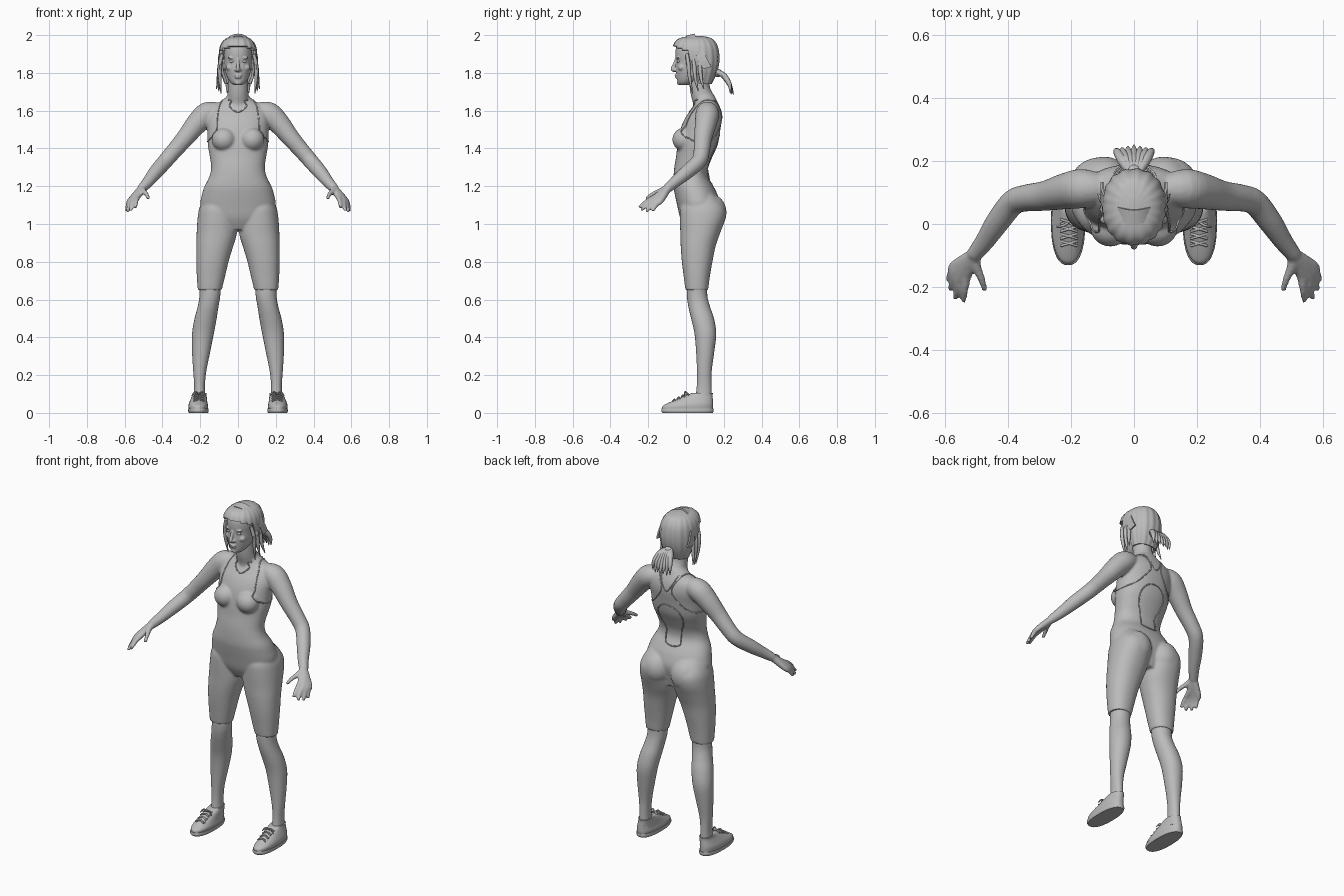
import bpy, bmesh, math
from mathutils import Vector, Matrix
from mathutils.bvhtree import BVHTree

cube = bpy.data.objects.get("Cube")
if cube:
    bpy.data.objects.remove(cube)

grey = bpy.data.materials.new("plain grey")
grey.use_nodes = True
grey.diffuse_color = (0.5, 0.5, 0.5, 1)
grey.node_tree.nodes["Principled BSDF"].inputs["Base Color"].default_value = grey.diffuse_color


def refine(rows, steps=4, closed=False):
    """Catmull-Rom interpolation of rows of numbers."""
    n, out = len(rows), []
    pick = lambda i: rows[i % n] if closed else rows[max(0, min(n - 1, i))]
    for i in range(n if closed else n - 1):
        quad = [pick(i + k) for k in (-1, 0, 1, 2)]
        for j in range(steps):
            t = j / steps
            out.append(tuple(b + t / 2 * (c - a + t * (2*a - 5*b + 4*c - d + t * (3*b - a - 3*c + d)))
                             for a, b, c, d in zip(*quad)))
    out.append(tuple(rows[0] if closed else rows[-1]))
    return out


def loft(bm, rings):
    """Skin a list of point rings and cap both ends."""
    loops = [[bm.verts.new(p) for p in ring] for ring in rings]
    n, faces = len(loops[0]), []
    for a, b in zip(loops, loops[1:]):
        faces += [bm.faces.new((a[i], a[(i + 1) % n], b[(i + 1) % n], b[i])) for i in range(n)]
    faces += [bm.faces.new(loops[0]), bm.faces.new(loops[-1])]
    bmesh.ops.recalc_face_normals(bm, faces=faces)


def stack(bm, rows, side=1, power=2.2, segs=40):
    """Horizontal rounded sections: z, x from, x to, y from, y to."""
    rings = []
    for z, xa, xb, ya, yb in refine(rows):
        ring = []
        for k in range(segs):
            c, s = math.cos(math.tau * k / segs), math.sin(math.tau * k / segs)
            c, s = (math.copysign(abs(v) ** (2 / power), v) for v in (c, s))
            ring.append((side * ((xa + xb) / 2 + c * (xb - xa) / 2), (ya + yb) / 2 + s * (yb - ya) / 2, z))
        rings.append(ring)
    loft(bm, rings)


def sym(rows):
    return [(z, -w, w, ya, yb) for z, w, ya, yb in rows]


def tube(bm, rows, side=1, segs=14, smooth=True):
    """Round tube through rows of x, y, z, radius."""
    rows = refine(rows) if smooth else rows
    pts = [Vector((side * r[0], r[1], r[2])) for r in rows]
    rings, u = [], None
    for i, p in enumerate(pts):
        d = (pts[min(i + 1, len(pts) - 1)] - pts[max(i - 1, 0)]).normalized()
        u = d.orthogonal() if u is None else u - d * u.dot(d)
        u.normalize()
        v = d.cross(u)
        rings.append([p + rows[i][3] * (u * math.cos(a) + v * math.sin(a))
                      for a in (math.tau * k / segs for k in range(segs))])
    loft(bm, rings)


def ball(bm, at, size):
    bmesh.ops.create_uvsphere(bm, u_segments=24, v_segments=16, radius=1,
                              matrix=Matrix.Translation(at) @ Matrix.Diagonal((*size, 1)))


def finish(bm, name, voxel=0, thick=0, rounds=4):
    mesh = bpy.data.meshes.new(name)
    bm.to_mesh(mesh)
    bm.free()
    obj = bpy.data.objects.new(name, mesh)
    bpy.context.collection.objects.link(obj)
    bpy.context.view_layer.objects.active = obj
    if voxel:
        mod = obj.modifiers.new("merge", "REMESH")
        mod.mode, mod.voxel_size = "VOXEL", voxel
        bpy.ops.object.modifier_apply(modifier=mod.name)
        mod = obj.modifiers.new("soften", "SMOOTH")
        mod.factor, mod.iterations = 0.5, rounds
        bpy.ops.object.modifier_apply(modifier=mod.name)
    if thick:
        mod = obj.modifiers.new("thickness", "SOLIDIFY")
        mod.thickness, mod.offset = thick, -1
        bpy.ops.object.modifier_apply(modifier=mod.name)
    obj.data.materials.clear()
    obj.data.materials.append(grey)
    obj.data.shade_smooth()
    obj.data.set_sharp_from_angle(angle=math.radians(45))
    return obj


# Body: torso, neck, thighs, arms and hands merged into one skin
bm = bmesh.new()
stack(bm, sym([(.97, .1, .0, .15), (1.03, .18, -.03, .165), (1.1, .2, -.047, .18), (1.16, .19, -.06, .165),
               (1.2, .177, -.066, .145), (1.25, .152, -.066, .117), (1.3, .142, -.062, .118),
               (1.36, .15, -.052, .142), (1.42, .16, -.045, .168), (1.5, .162, -.03, .182),
               (1.56, .165, -.005, .19), (1.61, .15, .03, .182), (1.65, .09, .05, .165), (1.68, .055, .045, .15)]))
tube(bm, [(0, .1, 1.58, .06), (0, .095, 1.65, .06), (0, .075, 1.71, .054), (0, .065, 1.82, .052)], segs=28)
for s in (1, -1):
    stack(bm, [(.65, .086, .213, -.003, .117), (.72, .069, .218, -.012, .126), (.8, .05, .221, -.022, .14),
               (.88, .026, .221, -.028, .156), (.95, .006, .219, -.03, .18), (1.03, .004, .214, -.033, .208),
               (1.09, .006, .203, -.03, .205), (1.16, .02, .17, 0, .15)], s)
    ball(bm, (s * .095, .125, 1.06), (.09, .09, .1))
    ball(bm, (s * .075, -.012, 1.447), (.064, .06, .062))
    tube(bm, [(.09, .11, 1.595, .045), (.16, .113, 1.585, .062), (.215, .105, 1.535, .058), (.28, .09, 1.455, .048),
              (.34, .083, 1.385, .043), (.385, .068, 1.333, .041), (.435, .005, 1.275, .038),
              (.475, -.055, 1.225, .031), (.51, -.1, 1.187, .025)], s, 24)
    for knuckle, tip in (((.532, -.165, 1.142), (.543, -.247, 1.087)), ((.553, -.163, 1.134), (.568, -.238, 1.07)),
                         ((.566, -.15, 1.127), (.585, -.21, 1.064)), ((.572, -.133, 1.123), (.592, -.178, 1.067))):
        mid = [(a + b) / 2 for a, b in zip(knuckle, tip)]
        tube(bm, [(.51, -.098, 1.187, .021), (*knuckle, .016), (mid[0], mid[1], mid[2] + .008, .012), (*tip, .009)], s)
    tube(bm, [(.51, -.1, 1.187, .02), (.499, -.142, 1.172, .015), (.485, -.175, 1.158, .012), (.474, -.212, 1.135, .009)], s)
body = finish(bm, "body", voxel=.007)

# Suit trim: narrow piping laid on the body surface
tree = BVHTree.FromObject(body, bpy.context.evaluated_depsgraph_get())
bm = bmesh.new()


def piping(points, side=1, closed=True):
    path = []
    for p in refine(points, 8, closed):
        hit = tree.find_nearest(Vector((side * p[0], p[1], p[2])))[0]
        path.append((*hit, .0035))
    tube(bm, path, segs=8, smooth=False)


for s in (1, -1):
    piping([(.1, .07, 1.66), (.118, .0, 1.58), (.135, -.03, 1.5), (.165, .04, 1.44),
            (.14, .16, 1.45), (.08, .2, 1.5), (.035, .2, 1.57), (.07, .16, 1.65)], s)
piping([(.1 * math.sin(a), .2, 1.36 + .11 * math.cos(a)) for a in (math.tau * k / 12 for k in range(12))])
piping([(-.06, .05, 1.66), (-.045, .0, 1.64), (0, -.02, 1.62), (.045, .0, 1.64), (.06, .05, 1.66)], closed=False)
piping([(-.06, .15, 1.66), (0, .22, 1.56), (.06, .15, 1.66)], closed=False)
finish(bm, "suit_trim")

# Lower legs and shoes
for s, label in ((1, "left"), (-1, "right")):
    bm = bmesh.new()
    stack(bm, [(.7, .088, .205, .004, .112), (.62, .094, .204, .005, .113), (.56, .104, .214, .013, .128),
               (.5, .113, .23, .027, .148), (.42, .128, .243, .045, .16), (.32, .148, .243, .054, .149),
               (.22, .168, .237, .058, .136), (.14, .175, .232, .057, .135), (.05, .17, .236, .045, .138)], s, 2.1)
    finish(bm, label + "_lower_leg")
    bm = bmesh.new()
    stack(bm, [(.018, .16, .26, -.126, .142), (.035, .158, .262, -.124, .143), (.05, .161, .26, -.1, .143),
               (.07, .164, .252, -.055, .142), (.09, .166, .244, -.01, .141), (.105, .168, .24, .03, .142)], s, 2.3)
    finish(bm, label + "_shoe")
    bm = bmesh.new()
    stack(bm, [(0, .158, .26, -.125, .142), (.01, .155, .264, -.131, .146), (.022, .156, .263, -.129, .145)], s, 2.4)
    finish(bm, label + "_sole")
    bm = bmesh.new()
    for k in range(4):
        y, z = -.062 + .023 * k, .068 + .011 * k
        for lean in (.008, -.008):
            tube(bm, [(.18, y - lean, z - .006, .004), (.207, y, z + .004, .004), (.234, y + lean, z - .006, .004)], s, 8)
    for end in (.17, .245):
        tube(bm, [(.207, .005, .1, .004), ((end + .207) / 2, -.005, .112, .004), (end, -.01, .09, .003)], s, 8)
    finish(bm, label + "_laces")

# Head with nose, lips, brows, cheeks and ears merged
bm = bmesh.new()
stack(bm, sym([(1.735, .022, -.032, .01), (1.75, .041, -.044, .05), (1.78, .059, -.049, .1), (1.82, .07, -.054, .14),
               (1.86, .074, -.052, .155), (1.9, .076, -.056, .16), (1.94, .07, -.05, .15),
               (1.97, .05, -.02, .12), (1.985, .02, .02, .08)]))
tube(bm, [(0, -.05, 1.875, .008), (0, -.061, 1.845, .009), (0, -.071, 1.82, .011), (0, -.056, 1.81, .009)])
ball(bm, (0, -.05, 1.788), (.021, .01, .005))
ball(bm, (0, -.049, 1.777), (.018, .01, .006))
ball(bm, (0, -.036, 1.748), (.018, .012, .012))
for s in (1, -1):
    ball(bm, (s * .01, -.058, 1.816), (.009, .009, .007))
    ball(bm, (s * .032, -.043, 1.88), (.024, .009, .006))
    ball(bm, (s * .042, -.024, 1.828), (.022, .018, .018))
    ball(bm, (s * .078, .06, 1.84), (.012, .018, .03))
finish(bm, "head", voxel=.004, rounds=3)

bm = bmesh.new()
for s in (1, -1):
    ball(bm, (s * .031, -.037, 1.861), (.014, .012, .009))
finish(bm, "eyes")

# Combed hair cap, open at the face and neck
bm = bmesh.new()
stack(bm, sym([(1.74, .07, .03, .135), (1.8, .09, -.01, .162), (1.86, .1, -.05, .175), (1.92, .099, -.068, .172),
               (1.96, .085, -.06, .157), (1.985, .057, -.03, .13), (1.996, .015, .03, .08)]), segs=80)
for v in bm.verts:
    comb = 1 + .018 * math.sin(18 * math.atan2(v.co.x, v.co.y - .055))
    v.co.x *= comb
    v.co.y = .055 + (v.co.y - .055) * comb
bare = []
for f in bm.faces:
    c = f.calc_center_median()
    if c.z < 1.742 or (c.z < 1.945 - 3 * c.x ** 2 and c.y < (1.94 - c.z) * .35):
        bare.append(f)
bmesh.ops.delete(bm, geom=bare, context="FACES")
finish(bm, "hair_cap", thick=.014)

# Headband arching over the crown to behind the ears
bm = bmesh.new()
rim = []
for k in range(33):
    a = math.pi * (k / 32 * 1.1 - .05)
    x, h = .107 * math.cos(a), math.sin(a)
    rim.append([bm.verts.new((x, .1 - .078 * h + w, 1.85 + .152 * h + w * .25)) for w in (-.022, .022)])
for (a, b), (c, d) in zip(rim, rim[1:]):
    bm.faces.new((a, c, d, b))
bmesh.ops.recalc_face_normals(bm, faces=bm.faces)
finish(bm, "headband", thick=.008)

# Ponytail fan and loose side locks
bm = bmesh.new()
ball(bm, (0, .168, 1.8), (.025, .022, .022))
for k in range(-3, 4):
    tube(bm, [(k * .005, .165, 1.805, .012), (k * .012, .2, 1.785, .016),
              (k * .018, .23, 1.74, .012), (k * .019, .252 - abs(k) * .006, 1.685 + .008 * (k % 2), .002)], segs=8)
finish(bm, "ponytail")
bm = bmesh.new()
for s in (1, -1):
    for k in range(3):
        y = .005 + .03 * k
        tube(bm, [(.083, y, 1.9, .009), (.097, y + .008, 1.84, .011),
                  (.096 + .004 * k, y + .015, 1.77, .009), (.09 + .012 * k, y + .03, 1.69 + .012 * k, .002)], s, 8)
finish(bm, "side_locks")
